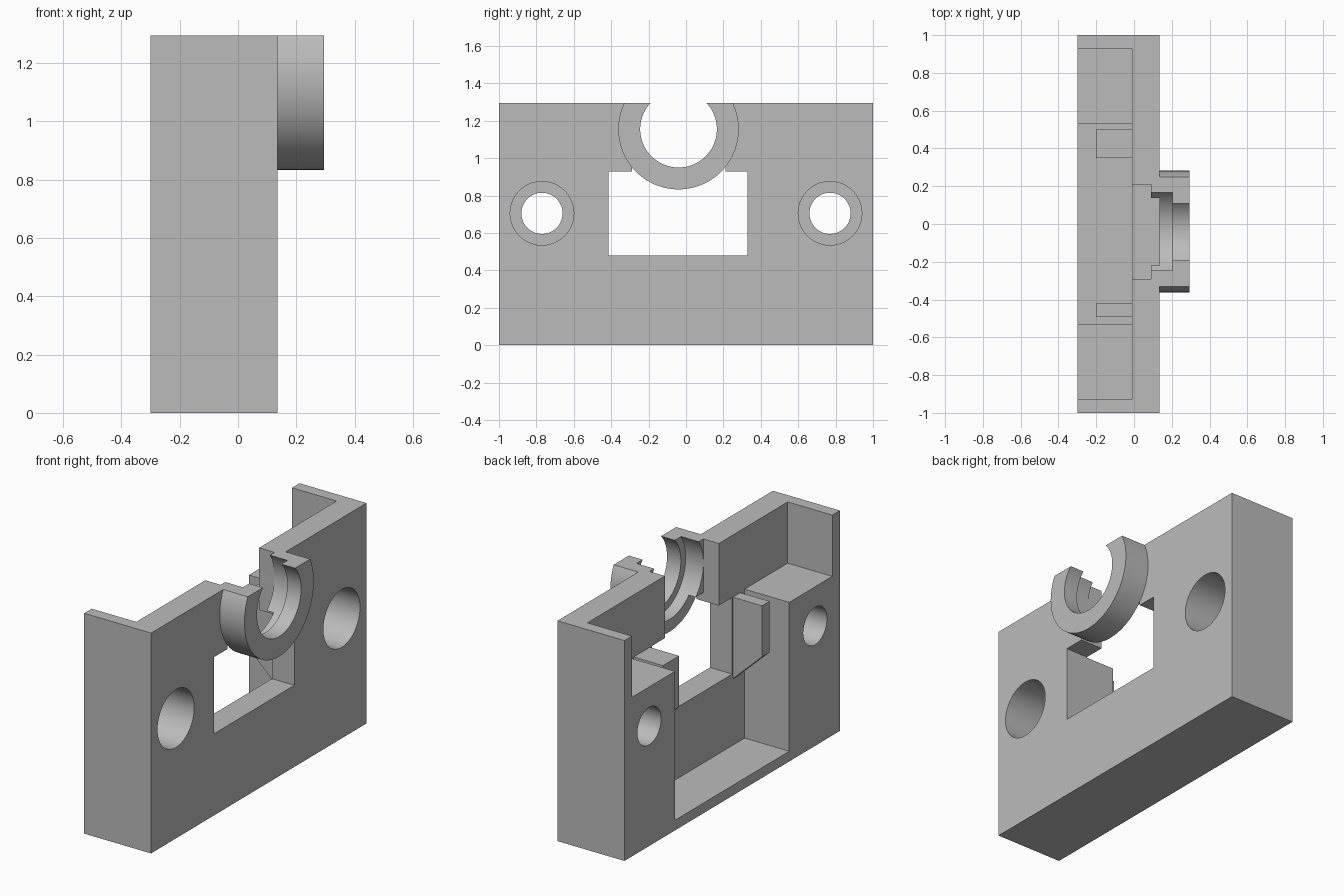
import bpy
import math

cube = bpy.data.objects.get("Cube")
if cube:
    bpy.data.objects.remove(cube, do_unlink=True)

grey = bpy.data.materials.new("plain_grey")
grey.use_nodes = True
GREY = (0.5, 0.5, 0.5, 1)
grey.diffuse_color = GREY
grey.node_tree.nodes["Principled BSDF"].inputs["Base Color"].default_value = GREY


def prism(name, outline, y0, y1):
    """Extrude an (x, z) outline along y."""
    n = len(outline)
    verts = [(x, y, z) for y in (y0, y1) for x, z in outline]
    faces = [list(range(n)), list(range(2 * n - 1, n - 1, -1))]
    faces += [(i, i + n, (i + 1) % n + n, (i + 1) % n) for i in range(n)]
    mesh = bpy.data.meshes.new(name)
    mesh.from_pydata(verts, [], faces)
    mesh.materials.append(grey)
    obj = bpy.data.objects.new(name, mesh)
    bpy.context.collection.objects.link(obj)
    return obj


def box(name, x, y, z):
    outline = [(x[0], z[0]), (x[1], z[0]), (x[1], z[1]), (x[0], z[1])]
    return prism(name, outline, *y)


def rod(name, x, y, z, radius):
    """Cylinder running along x."""
    bpy.ops.mesh.primitive_cylinder_add(
        vertices=96, radius=radius, depth=x[1] - x[0],
        location=(sum(x) / 2, y, z), rotation=(0, math.pi / 2, 0))
    obj = bpy.context.object
    obj.name = name
    obj.data.materials.append(grey)
    return obj


def activate(obj):
    bpy.ops.object.select_all(action='DESELECT')
    obj.select_set(True)
    bpy.context.view_layer.objects.active = obj


def cut(target, *cutters):
    for cutter in cutters:
        cutter.hide_render = True
        activate(target)
        mod = target.modifiers.new("cut", 'BOOLEAN')
        mod.operation = 'DIFFERENCE'
        mod.solver = 'EXACT'
        mod.object = cutter
        bpy.ops.object.modifier_apply(modifier=mod.name)
        bpy.data.objects.remove(cutter, do_unlink=True)


BACK, WALL, STEP, FRONT, TIP = -0.30, -0.01, 0.09, 0.135, 0.295
TOP = 1.295
RING_Y, RING_Z = -0.04, 1.155

# Housing with open back and top, corner posts and a front window
housing = box("housing", (BACK, FRONT), (-1, 1), (0, TOP))
cut(housing,
    box("upper_cavity", (-0.5, WALL), (-0.93, 0.93), (0.935, 1.6)),
    box("lower_cavity", (-0.5, WALL), (-0.53, 0.53), (0.06, 1.5)),
    box("window", (-0.2, 0.4), (-0.415, 0.33), (0.48, 0.93)),
    box("ring_slot", (-0.1, STEP), (-0.29, 0.21), (0.7, 1.7)),
    box("ring_relief", (-0.15, 0.3), (-0.29, 0.21), (0.8, 0.98)),
    rod("ring_seat", (-0.05, 0.2), RING_Y, RING_Z, 0.25))

# Stepped screw holes through both posts
for side in (-1, 1):
    cut(housing,
        rod("screw_hole", (-0.5, 0.5), side * 0.77, 0.705, 0.11),
        rod("screw_head_hole", (-0.135, 0.4), side * 0.77, 0.705, 0.17))

# Open bearing ring with a wider seat behind the front lip
ring = rod("bearing_ring", (FRONT, TIP), RING_Y, RING_Z, 0.322)
cut(ring,
    rod("ring_bore", (0, 0.5), RING_Y, RING_Z, 0.205),
    rod("ring_groove", (0.05, 0.205), RING_Y, RING_Z, 0.25),
    box("ring_trim", (-0.2, 0.6), (-1, 1), (TOP, 1.9)))

# Retaining clips beside the window, tapered underneath
clip_outline = [(WALL, 0.45), (WALL, 0.93), (-0.2, 0.93), (-0.2, 0.63)]
clips = [prism("left_clip", clip_outline, 0.35, 0.50),
         prism("right_clip", clip_outline, -0.49, -0.42)]

for clip in clips:
    activate(clip)
    bpy.ops.object.mode_set(mode='EDIT')
    bpy.ops.mesh.select_all(action='SELECT')
    bpy.ops.mesh.normals_make_consistent(inside=False)
    bpy.ops.object.mode_set(mode='OBJECT')

for obj in (housing, ring):
    activate(obj)
    bpy.ops.object.shade_smooth_by_angle(angle=math.radians(30))
